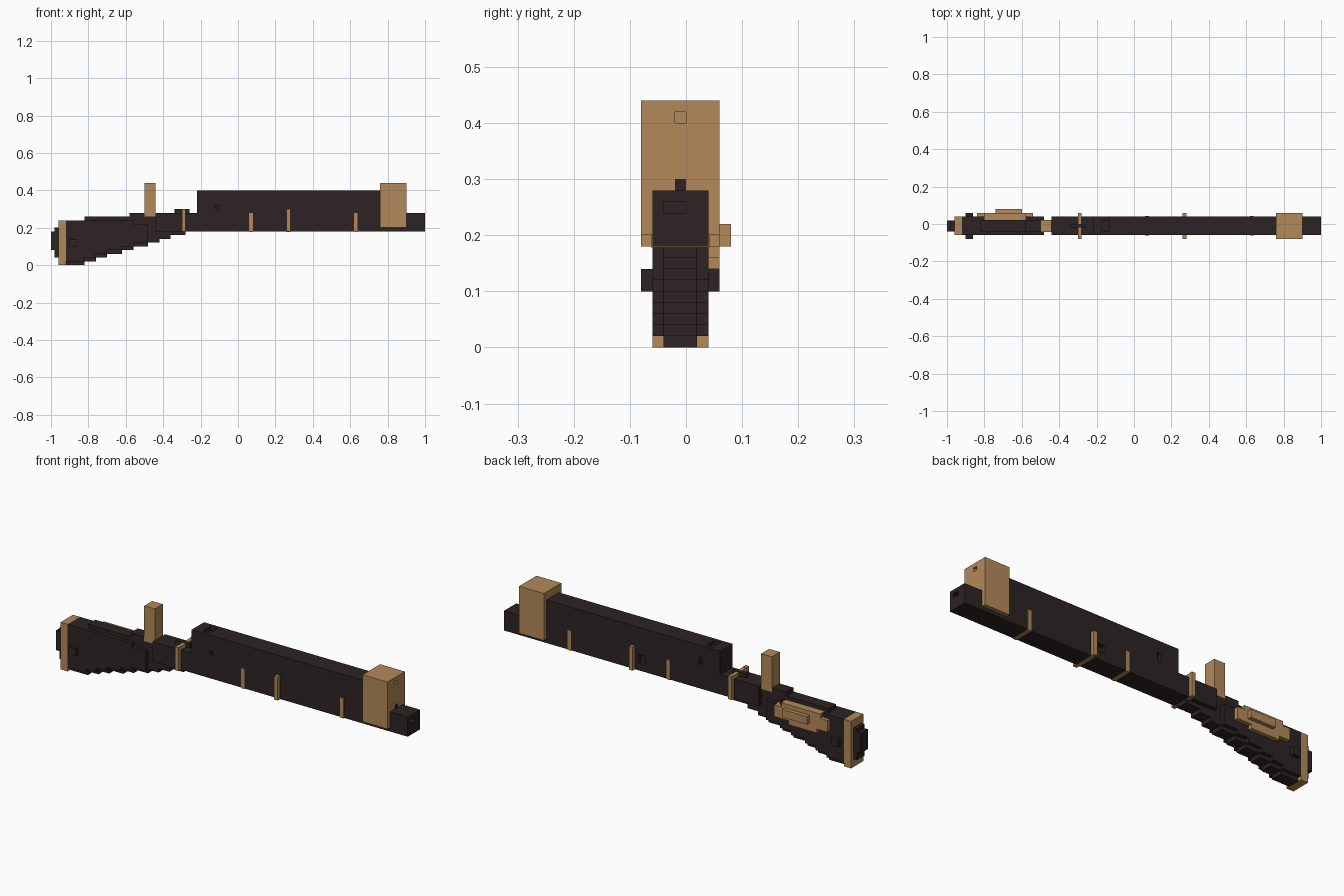
import bpy
import bmesh

cube = bpy.data.objects.get("Cube")
if cube:
    bpy.data.objects.remove(cube, do_unlink=True)


def make_material(name, rgb):
    mat = bpy.data.materials.new(name)
    mat.use_nodes = True
    colour = (*rgb, 1.0)
    mat.diffuse_color = colour
    mat.node_tree.nodes["Principled BSDF"].inputs["Base Color"].default_value = colour
    return mat


DARK = make_material("dark_wood", (0.026, 0.017, 0.017))
BRASS = make_material("brass", (0.45, 0.255, 0.1))
U = 0.02  # block size


def prism(name, outline, y0, y1, mat):
    """Extrude an x-z outline from y0 to y1."""
    bm = bmesh.new()
    face = bm.faces.new([bm.verts.new((x, y0, z)) for x, z in outline])
    ext = bmesh.ops.extrude_face_region(bm, geom=[face])
    for v in ext["geom"]:
        if isinstance(v, bmesh.types.BMVert):
            v.co.y = y1
    bmesh.ops.recalc_face_normals(bm, faces=bm.faces[:])
    mesh = bpy.data.meshes.new(name)
    bm.to_mesh(mesh)
    bm.free()
    mesh.materials.append(mat)
    obj = bpy.data.objects.new(name, mesh)
    bpy.context.collection.objects.link(obj)
    return obj


def box(name, x, y, z, mat):
    outline = [(x[0], z[0]), (x[1], z[0]), (x[1], z[1]), (x[0], z[1])]
    return prism(name, outline, y[0], y[1], mat)


def recess(target, x, y, z):
    """Cut a box-shaped pocket into the target."""
    cutter = box("recess_cutter", x, y, z, DARK)
    cutter.hide_render = True
    mod = target.modifiers.new("recess", 'BOOLEAN')
    mod.operation = 'DIFFERENCE'
    mod.solver = 'EXACT'
    mod.object = cutter
    bpy.context.view_layer.objects.active = target
    bpy.ops.object.modifier_apply(modifier=mod.name)
    bpy.data.objects.remove(cutter, do_unlink=True)


def stairs(edges, z):
    """Rising staircase: each tread runs between neighbouring edges."""
    pts = []
    for a, b in zip(edges, edges[1:]):
        pts += [(a, z), (b, z)]
        z += U
    return pts


# Long barrel housing
barrel = prism("barrel_housing", [
    (-0.44, 0.18), (1.0, 0.18), (1.0, 0.28), (0.78, 0.28),
    (0.78, 0.40), (-0.22, 0.40), (-0.22, 0.28), (-0.44, 0.28)], -0.06, 0.04, DARK)
recess(barrel, (0.96, 1.1), (-0.04, 0.0), (0.24, 0.26))
recess(barrel, (-0.12, -0.10), (-0.1, -0.04), (0.30, 0.32))
recess(barrel, (-0.12, -0.10), (0.02, 0.1), (0.30, 0.34))
recess(barrel, (0.20, 0.24), (0.02, 0.1), (0.22, 0.26))
recess(barrel, (-0.17, -0.13), (-0.04, 0.02), (0.38, 0.5))

# Muzzle block with its small socket and dark inlay
muzzle = box("muzzle_block", (0.76, 0.90), (-0.08, 0.06), (0.20, 0.44), BRASS)
recess(muzzle, (0.88, 1.0), (-0.02, 0.0), (0.40, 0.42))
box("muzzle_inlay", (0.895, 0.902), (-0.02, 0.0), (0.28, 0.30), DARK)

# Stepped stock: narrow core with wider cheek panels
steps = [-0.92, -0.82, -0.76, -0.70, -0.62, -0.56, -0.48, -0.42, -0.36, -0.28]
prism("stock_core", stairs(steps, 0.0) + [
    (-0.28, 0.18), (-0.22, 0.18), (-0.22, 0.28), (-0.58, 0.28),
    (-0.58, 0.26), (-0.82, 0.26), (-0.82, 0.24), (-0.92, 0.24)], -0.04, 0.02, DARK)
prism("stock_panels", stairs(steps[:7], U) + [
    (-0.48, 0.14), (-0.48, 0.22), (-0.56, 0.22), (-0.56, 0.24),
    (-0.92, 0.24)], -0.06, 0.04, DARK)
box("stock_stud", (-0.90, -0.86), (-0.08, 0.06), (0.10, 0.14), DARK)

# Butt plate and pad
box("butt_plate", (-0.96, -0.92), (-0.06, 0.04), (0.0, 0.24), BRASS)
box("butt_pad", (-0.98, -0.96), (-0.04, 0.02), (0.04, 0.20), DARK)
box("butt_pad_centre", (-1.0, -0.98), (-0.04, 0.02), (0.08, 0.18), DARK)

# Hammer post
box("hammer_post", (-0.50, -0.44), (-0.042, 0.022), (0.26, 0.44), BRASS)

# Lozenge plate on the back of the stock
prism("side_plate", [
    (-0.84, 0.16), (-0.78, 0.16), (-0.78, 0.14), (-0.62, 0.14), (-0.62, 0.16),
    (-0.54, 0.16), (-0.54, 0.22), (-0.58, 0.22), (-0.58, 0.242),
    (-0.80, 0.242), (-0.80, 0.22), (-0.84, 0.22)], 0.021, 0.06, BRASS)
box("side_plate_ridge", (-0.74, -0.60), (0.06, 0.08), (0.18, 0.22), BRASS)

# Raised bands: two side straps and a strip underneath
for label, x in (("rear", -0.30), ("middle", 0.26)):
    span = (x, x + U)
    box(label + "_band_front", span, (-0.08, -0.06), (0.18, 0.30), BRASS)
    box(label + "_band_back", span, (0.04, 0.06), (0.18, 0.30), BRASS)
    box(label + "_band_under", span, (-0.06, 0.04), (0.178, 0.184), BRASS)
box("rear_band_top", (-0.30, -0.28), (-0.06, 0.04), (0.28, 0.298), BRASS)
box("rear_sight", (-0.34, -0.26), (-0.02, 0.0), (0.28, 0.30), DARK)

# Flush inlaid bands
for label, x in (("inner", 0.06), ("outer", 0.62)):
    box(label + "_inlay_band", (x, x + U), (-0.062, 0.042), (0.178, 0.28), BRASS)
